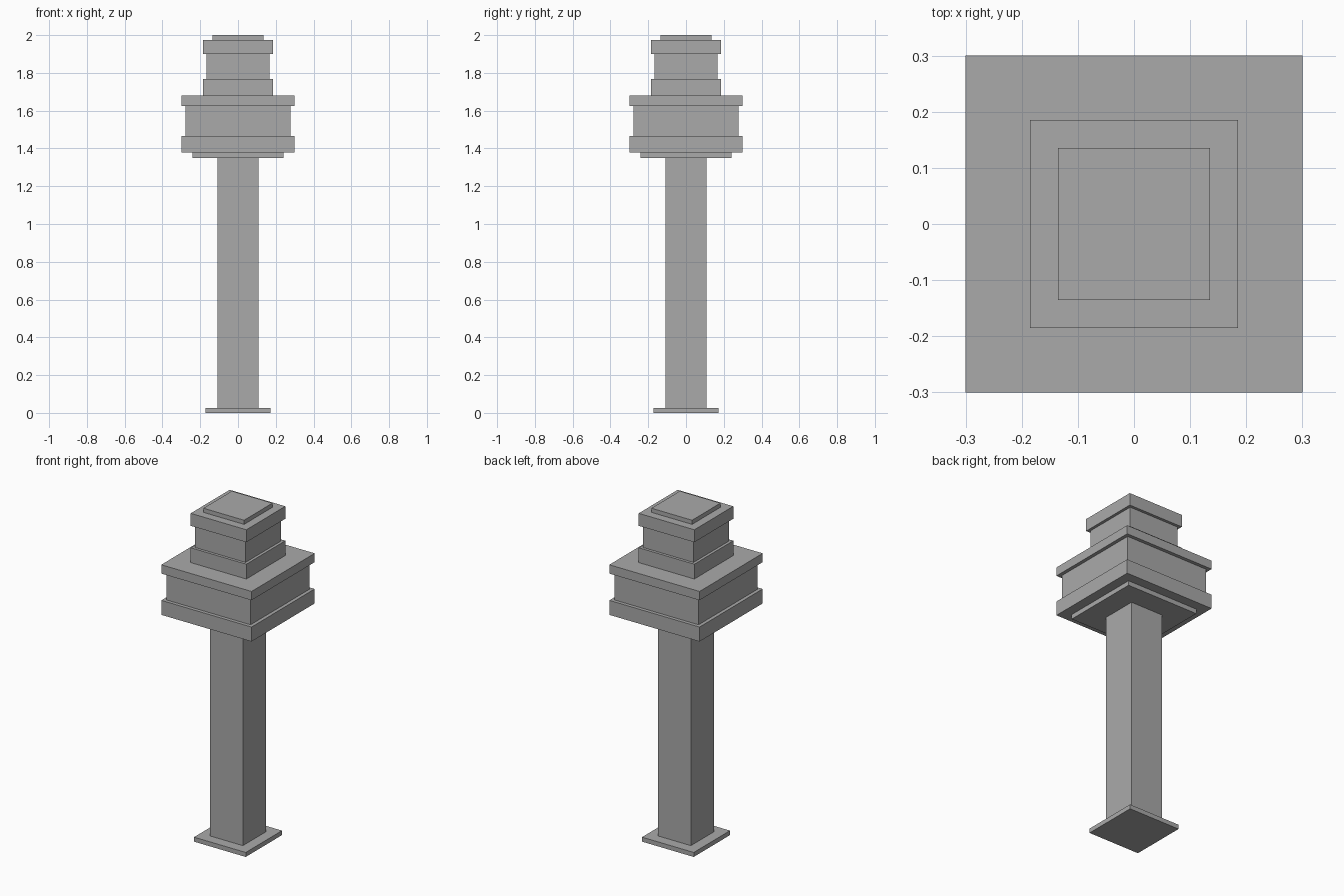
import bpy

# Remove the default object
cube = bpy.data.objects.get("Cube")
if cube:
    bpy.data.objects.remove(cube, do_unlink=True)

# Single plain grey
grey = bpy.data.materials.new("concrete_grey")
grey.use_nodes = True
colour = (0.4, 0.4, 0.4, 1.0)
grey.diffuse_color = colour
grey.node_tree.nodes["Principled BSDF"].inputs["Base Color"].default_value = colour


def square_block(name, half_width, bottom, top):
    """A square block centred on the tower axis."""
    bpy.ops.mesh.primitive_cube_add(size=1, location=(0, 0, (bottom + top) / 2))
    block = bpy.context.object
    block.name = name
    block.scale = (2 * half_width, 2 * half_width, top - bottom)
    bpy.ops.object.transform_apply(location=False, rotation=False, scale=True)
    block.data.materials.append(grey)
    return block


# Tower tiers, stacked from the ground up: name, half width, top height
tiers = [
    ("base_plate", 0.172, 0.027),
    ("shaft", 0.109, 1.35),
    ("cabin_underplate", 0.241, 1.378),
    ("cabin_lower_band", 0.3, 1.465),
    ("cabin_wall", 0.279, 1.626),
    ("cabin_roof_slab", 0.3, 1.679),
    ("turret_lower_band", 0.185, 1.768),
    ("turret_wall", 0.168, 1.9),
    ("turret_upper_band", 0.185, 1.975),
    ("roof_cap", 0.135, 2.0),
]

bottom = 0.0
for name, half_width, top in tiers:
    square_block(name, half_width, bottom, top)
    bottom = top
